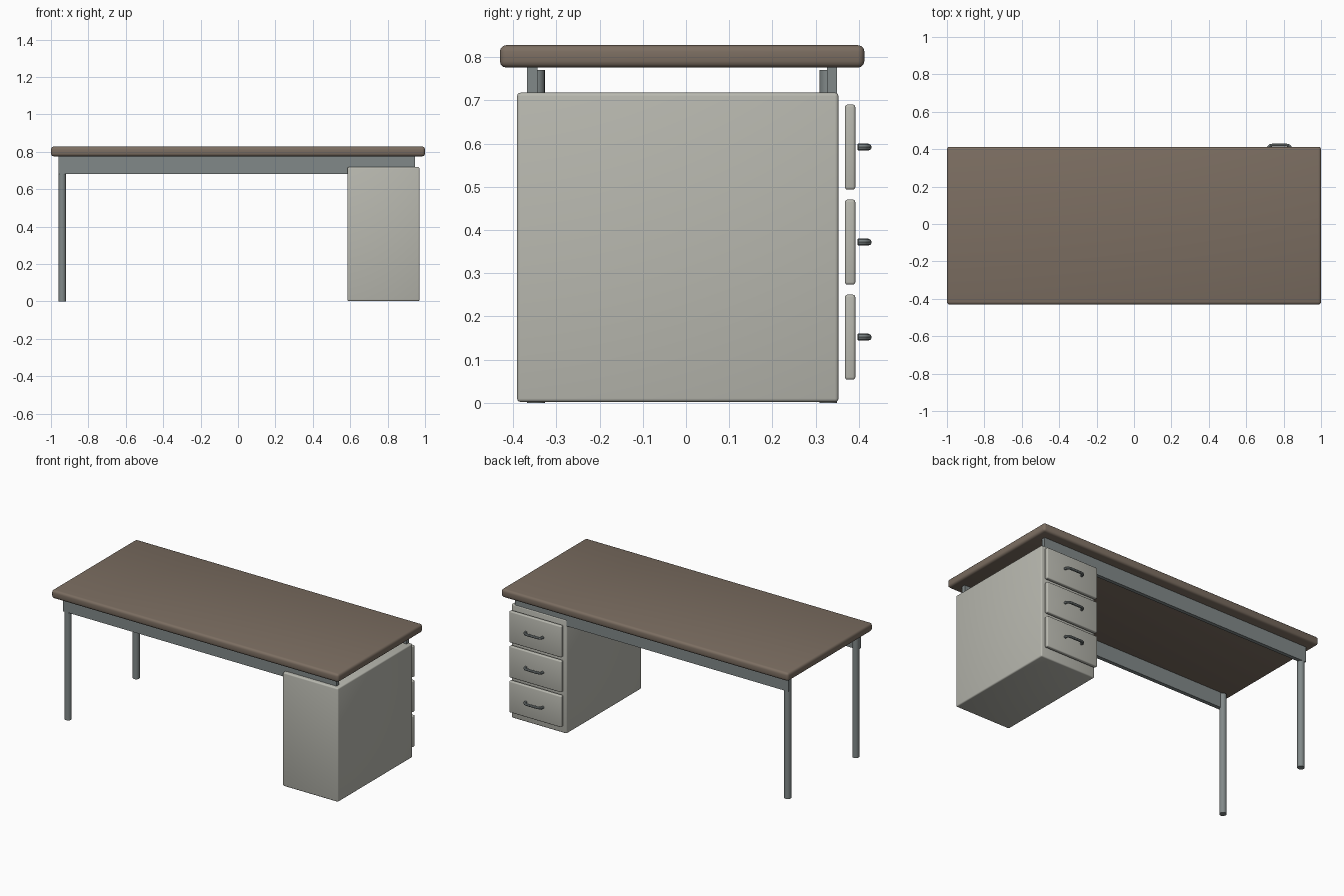
import bpy, math

if "Cube" in bpy.data.objects:
    bpy.data.objects.remove(bpy.data.objects["Cube"])


def material(name, rgb):
    m = bpy.data.materials.new(name)
    m.diffuse_color = (*rgb, 1)
    m.use_nodes = True
    m.node_tree.nodes["Principled BSDF"].inputs["Base Color"].default_value = m.diffuse_color
    return m


WOOD = material("wood", (0.20, 0.155, 0.12))
STEEL = material("steel", (0.22, 0.25, 0.25))
PAINT = material("paint", (0.48, 0.48, 0.43))


def finish(ob, name, mat):
    ob.name = name
    ob.data.materials.append(mat)
    bpy.ops.object.shade_smooth_by_angle(angle=math.radians(35))


def box(name, x, y, z, mat, bevel=0.0, segments=3):
    """Box from (min, max) ranges, with optional rounded edges."""
    bpy.ops.mesh.primitive_cube_add(size=1, location=[sum(r) / 2 for r in (x, y, z)])
    ob = bpy.context.object
    ob.scale = [r[1] - r[0] for r in (x, y, z)]
    bpy.ops.object.transform_apply(location=False, rotation=False, scale=True)
    if bevel:
        b = ob.modifiers.new("round", 'BEVEL')
        b.width, b.segments = bevel, segments
        bpy.ops.object.modifier_apply(modifier="round")
    finish(ob, name, mat)


# Table top
box("table_top", (-1, 1), (-0.431, 0.413), (0.776, 0.828), WOOD, 0.015)

# Long rails under the top, each with a round leg at the left end
for side, outer, inner in (("front", -0.368, -0.344), ("back", 0.35, 0.327)):
    box(side + "_rail", (-0.96, 0.945), sorted((outer, inner)), (0.68, 0.777), STEEL)
    leg_y = outer - math.copysign(0.0205, outer)
    bpy.ops.mesh.primitive_cylinder_add(vertices=24, radius=0.0205, depth=0.77,
                                        location=(-0.94, leg_y, 0.385))
    finish(bpy.context.object, side + "_leg", STEEL)

# Cabinet
CX = 0.7775
box("cabinet", (CX - 0.193, CX + 0.193), (-0.391, 0.353), (0.002, 0.718), PAINT, 0.008)

# Drawer fronts with bent bar handles
for i in range(3):
    z = 0.152 + 0.22 * i
    box(f"drawer_front_{i + 1}", (CX - 0.182, CX + 0.182), (0.368, 0.392),
        (z - 0.0985, z + 0.0985), PAINT, 0.006)
    cu = bpy.data.curves.new("handle_path", 'CURVE')
    cu.dimensions = '3D'
    cu.bevel_depth, cu.bevel_resolution, cu.use_fill_caps = 0.008, 2, True
    path = [(-0.06, 0.398), (-0.058, 0.411), (-0.05, 0.419), (-0.036, 0.422),
            (0.036, 0.422), (0.05, 0.419), (0.058, 0.411), (0.06, 0.398)]
    sp = cu.splines.new('POLY')
    sp.points.add(len(path) - 1)
    for p, (x, y) in zip(sp.points, path):
        p.co = (CX + x, y, z, 1)
    ob = bpy.data.objects.new("handle", cu)
    bpy.context.collection.objects.link(ob)
    bpy.ops.object.select_all(action='DESELECT')
    ob.select_set(True)
    bpy.context.view_layer.objects.active = ob
    bpy.ops.object.convert(target='MESH')
    finish(bpy.context.object, f"drawer_handle_{i + 1}", STEEL)
